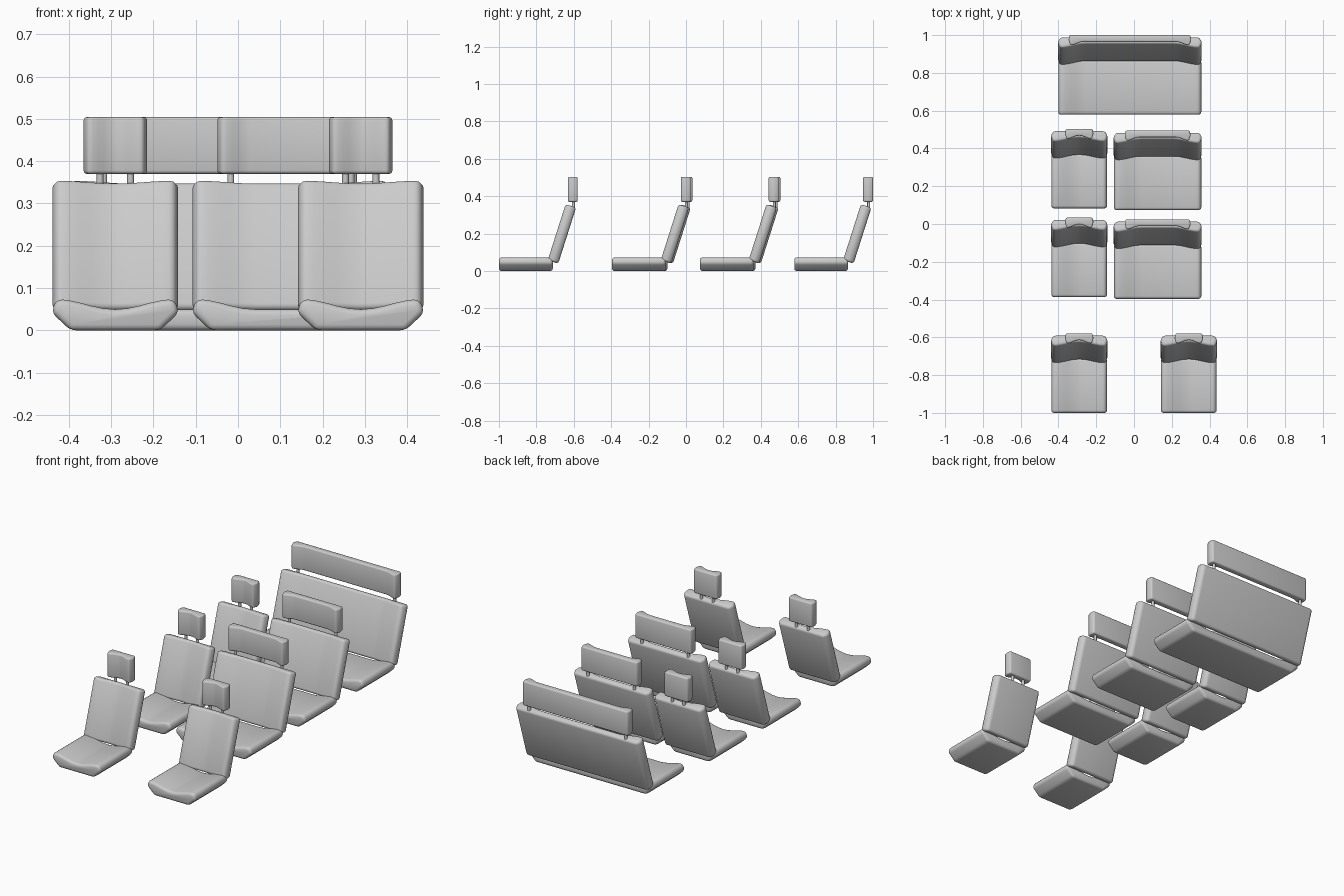
import bpy, bmesh, math
from mathutils import Vector

if "Cube" in bpy.data.objects:
    bpy.data.objects.remove(bpy.data.objects["Cube"])


def finish(bm, name):
    bmesh.ops.recalc_face_normals(bm, faces=bm.faces[:])
    me = bpy.data.meshes.new(name)
    bm.to_mesh(me)
    bm.free()
    ob = bpy.data.objects.new(name, me)
    bpy.context.collection.objects.link(ob)
    bpy.ops.object.select_all(action='DESELECT')
    ob.select_set(True)
    bpy.context.view_layer.objects.active = ob
    bpy.ops.object.shade_smooth_by_angle(angle=math.radians(40))
    return ob


def section(half, thick, dip, reach, inset, belly):
    """Right half of a padded cross-section with raised side bolsters, mirrored."""
    edge = min(0.012, reach * 0.15)
    side = [(half - inset, 0), (half, thick * belly), (half - edge, thick)]
    reach = min(reach, half - edge - 0.001)
    for i in range(1, 6):
        t = i / 5
        side.append((half - edge - reach * t,
                     thick - dip * (1 - math.cos(math.pi * t)) / 2))
    return side + [(-x, n) for x, n in reversed(side)]


def pad(name, origin, along, normal, length, sec, bevel):
    """Sweep a section along a direction and round all of its hard edges."""
    o, a, n = Vector(origin), Vector(along).normalized(), Vector(normal).normalized()
    bm = bmesh.new()
    rings = [[bm.verts.new(o + a * u + n * t + Vector((x, 0, 0))) for x, t in sec]
             for u in (0, length)]
    k = len(sec)
    for i in range(k):
        j = (i + 1) % k
        bm.faces.new((rings[0][i], rings[0][j], rings[1][j], rings[1][i]))
    bm.faces.new(rings[0])
    bm.faces.new(rings[1])
    bmesh.ops.recalc_face_normals(bm, faces=bm.faces[:])
    hard = [e for e in bm.edges if e.calc_face_angle(0) > math.radians(28)]
    bmesh.ops.bevel(bm, geom=hard, offset=bevel, offset_type='OFFSET', segments=3,
                    profile=0.5, affect='EDGES', clamp_overlap=True)
    return finish(bm, name)


def post(name, x, y):
    bm = bmesh.new()
    bmesh.ops.create_cone(bm, cap_ends=True, segments=16, radius1=0.008,
                          radius2=0.008, depth=0.07)
    bmesh.ops.translate(bm, verts=bm.verts[:], vec=(x, y, 0.36))
    finish(bm, name)


def seat(name, cx, y, half, head_half, post_x):
    # bottom cushion
    pad(name + "_cushion", (cx, y, 0), (0, 1, 0), (0, 0, 1), 0.288,
        section(half, 0.074, 0.024, 0.137, 0.045, 0.58), 0.014)
    # reclined backrest
    pad(name + "_backrest", (cx, y + 0.317, 0.04), (0, 0.095, 0.298),
        (0, -0.298, 0.095), 0.314,
        section(half, 0.06, 0.022, 0.137, 0.014, 0.45), 0.013)
    # headrest and its two posts
    pad(name + "_headrest", (cx, y + 0.421, 0.37), (0, 0, 1), (0, -1, 0), 0.134,
        section(head_half, 0.054, 0.018, 0.068, 0.006, 0.5), 0.008)
    for i, s in enumerate((-1, 1)):
        post(f"{name}_post_{i}", cx + s * post_x, y + 0.398)


# front pair
seat("front_left_seat", -0.29, -1.0, 0.151, 0.076, 0.036)
seat("front_right_seat", 0.29, -1.0, 0.151, 0.076, 0.036)
# two middle rows: one single seat and one double bench each
for row, (ys, yd) in enumerate(((-0.387, -0.396), (0.083, 0.074))):
    seat(f"middle_single_{row}", -0.29, ys, 0.151, 0.076, 0.036)
    seat(f"middle_bench_{row}", 0.125, yd, 0.235, 0.175, 0.142)
# full-width rear bench
seat("rear_bench", -0.022, 0.579, 0.382, 0.325, 0.295)
